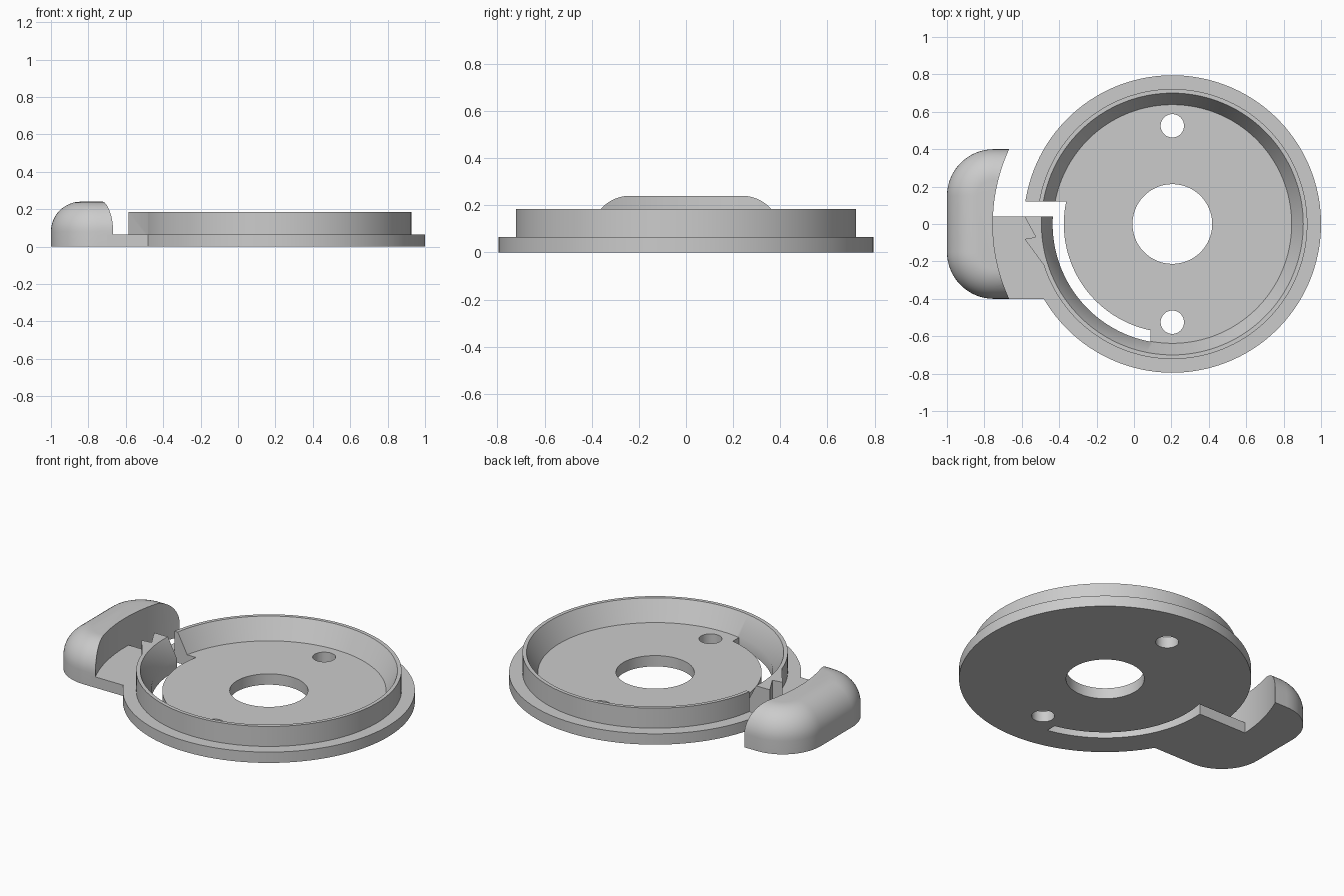
import bpy
import bmesh
from math import sin, cos, pi, asin, acos, radians

if "Cube" in bpy.data.objects:
    bpy.data.objects.remove(bpy.data.objects["Cube"], do_unlink=True)

CX = 0.205                                  # axis of the round body
BASE, RIM = 0.065, 0.185                    # heights of floor and rim

grey = bpy.data.materials.new("light grey plastic")
grey.use_nodes = True
grey.diffuse_color = (0.6, 0.6, 0.6, 1)
grey.node_tree.nodes["Principled BSDF"].inputs["Base Color"].default_value = (0.6, 0.6, 0.6, 1)


def loft(name, loops, closed=False):
    """Skin a list of equal-length point loops; cap the ends unless closed."""
    bm = bmesh.new()
    rings = [[bm.verts.new(p) for p in loop] for loop in loops]
    pairs = list(zip(rings, rings[1:]))
    if closed:
        pairs.append((rings[-1], rings[0]))
    else:
        bm.faces.new(rings[0])
        bm.faces.new(rings[-1])
    for a, b in pairs:
        for i in range(len(a)):
            j = (i + 1) % len(a)
            bm.faces.new((a[i], a[j], b[j], b[i]))
    bmesh.ops.recalc_face_normals(bm, faces=bm.faces)
    mesh = bpy.data.meshes.new(name)
    bm.to_mesh(mesh)
    bm.free()
    mesh.materials.append(grey)
    obj = bpy.data.objects.new(name, mesh)
    bpy.context.collection.objects.link(obj)
    return obj


def prism(name, outline, z0, z1):
    return loft(name, [[(x, y, z) for x, y in outline] for z in (z0, z1)])


def circle(x, y, r, n):
    return [(x + r * cos(2 * pi * i / n), y + r * sin(2 * pi * i / n)) for i in range(n)]


def arc(x, y, r, a0, a1, n):
    return [(x + r * cos(a0 + (a1 - a0) * i / n), y + r * sin(a0 + (a1 - a0) * i / n))
            for i in range(n + 1)]


def combine(target, tool, operation):
    mod = target.modifiers.new(operation, 'BOOLEAN')
    mod.operation, mod.solver, mod.object = operation, 'EXACT', tool
    bpy.context.view_layer.objects.active = target
    bpy.ops.object.modifier_apply(modifier=mod.name)
    bpy.data.objects.remove(tool, do_unlink=True)


def smooth(obj):
    bpy.ops.object.select_all(action='DESELECT')
    obj.select_set(True)
    bpy.context.view_layer.objects.active = obj
    bpy.ops.object.shade_smooth_by_angle(angle=radians(30))


# Round body: flange, floor and rim with a sloping inner wall, turned on its axis
profile = [(0.213, 0), (0.795, 0), (0.795, BASE), (0.722, BASE),
           (0.722, RIM), (0.7, RIM), (0.638, BASE), (0.213, BASE)]
STEPS = 160
body = loft("round_body", [[(CX + r * cos(2 * pi * i / STEPS), r * sin(2 * pi * i / STEPS), z)
                            for r, z in profile] for i in range(STEPS)], closed=True)

# Flat arm that carries the grip
arm = prism("arm", [(-0.7, -0.4), (-0.45, -0.4), (-0.5, 0.08), (-0.8, 0.08), (-0.8, -0.2)], 0, BASE)
combine(body, arm, 'UNION')

# Latch teeth on the outside of the rim
teeth = prism("teeth", [(-0.585, 0.08), (-0.585, 0.04), (-0.525, -0.07), (-0.585, -0.08),
                        (-0.475, -0.23), (-0.503, -0.08), (-0.504, 0), (-0.495, 0.08)], 0.03, RIM)
combine(body, teeth, 'UNION')

# Gap through the rim
gap = prism("gap", [(-0.9, 0.04), (-0.4, 0.04), (-0.4, 0.12), (-0.9, 0.12)], -0.1, 0.4)
combine(body, gap, 'DIFFERENCE')

# Curved slot that frees the spring arm
edges = [arc(CX, 0, r, pi - asin(0.12 / r), pi + acos(0.118 / r), 60) for r in (0.58, 0.64)]
slot = prism("slot", edges[0] + edges[1][::-1], -0.1, 0.4)
combine(body, slot, 'DIFFERENCE')

# Two screw holes
for y in (-0.525, 0.525):
    combine(body, prism("screw_hole", circle(CX, y, 0.0625, 48), -0.1, 0.4), 'DIFFERENCE')
smooth(body)


# Thumb grip: rounded block with a filleted top and a hollow inner face
def grip_outline(inset):
    half, r = 0.4 - inset, 0.25 - inset
    x = -0.75
    y = half - r
    return ([(-0.5, half)] + arc(x, y, r, pi / 2, pi, 16)
            + arc(x, -y, r, pi, 1.5 * pi, 16) + [(-0.5, -half)])


FILLET, TOP = 0.16, 0.24
layers = [(0, 0)]
for k in range(13):
    a = k / 12 * pi / 2
    layers.append((FILLET * (1 - cos(a)), TOP - FILLET + FILLET * sin(a)))
grip = loft("thumb_grip", [[(x, y, z) for x, y in grip_outline(t)] for t, z in layers])
combine(grip, prism("grip_hollow", circle(CX, 0, 0.96, 240), -0.1, 0.5), 'DIFFERENCE')
smooth(grip)
